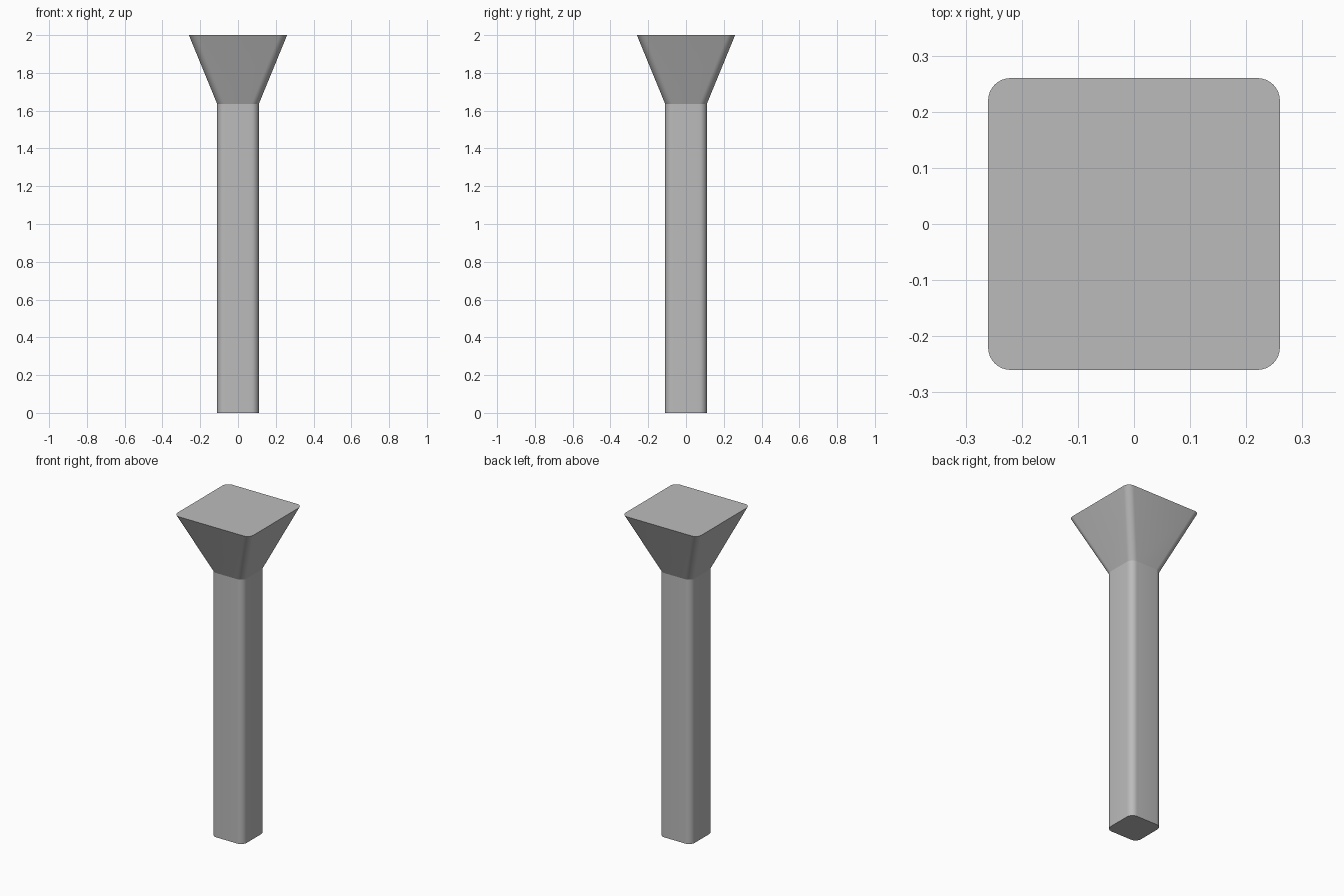
import bpy, bmesh
from math import cos, sin, pi

cube = bpy.data.objects.get("Cube")
if cube:
    bpy.data.objects.remove(cube, do_unlink=True)

grey = bpy.data.materials.new("stone grey")
grey.use_nodes = True
colour = (0.5, 0.5, 0.5, 1)
grey.diffuse_color = colour
grey.node_tree.nodes["Principled BSDF"].inputs["Base Color"].default_value = colour

STEPS = 8  # segments per rounded corner


def rounded_square(bm, half, radius, z):
    ring = []
    for corner in range(4):
        mid = pi / 4 + corner * pi / 2
        cx = (half - radius) * (1 if cos(mid) > 0 else -1)
        cy = (half - radius) * (1 if sin(mid) > 0 else -1)
        for i in range(STEPS + 1):
            a = corner * pi / 2 + i / STEPS * pi / 2
            ring.append(bm.verts.new((cx + radius * cos(a), cy + radius * sin(a), z)))
    return ring


def loft(name, sections, cap_bottom, cap_top):
    """Skin rounded squares given as (half width, corner radius, height)."""
    bm = bmesh.new()
    rings = [rounded_square(bm, *s) for s in sections]
    for low, high in zip(rings, rings[1:]):
        n = len(low)
        for i in range(n):
            j = (i + 1) % n
            bm.faces.new((low[i], low[j], high[j], high[i]))
    if cap_bottom:
        bm.faces.new(rings[0][::-1])
    if cap_top:
        bm.faces.new(rings[-1])
    mesh = bpy.data.meshes.new(name)
    bm.to_mesh(mesh)
    bm.free()
    mesh.materials.append(grey)
    obj = bpy.data.objects.new(name, mesh)
    bpy.context.collection.objects.link(obj)
    bpy.ops.object.select_all(action="DESELECT")
    obj.select_set(True)
    bpy.context.view_layer.objects.active = obj
    bpy.ops.object.shade_smooth_by_angle(angle=pi / 9)


# Straight shaft and flared capital meeting at one seam
SEAM = (0.11, 0.04, 1.635)
loft("shaft", [(0.11, 0.04, 0), SEAM], True, False)
loft("capital", [SEAM, (0.26, 0.04, 2)], False, True)
